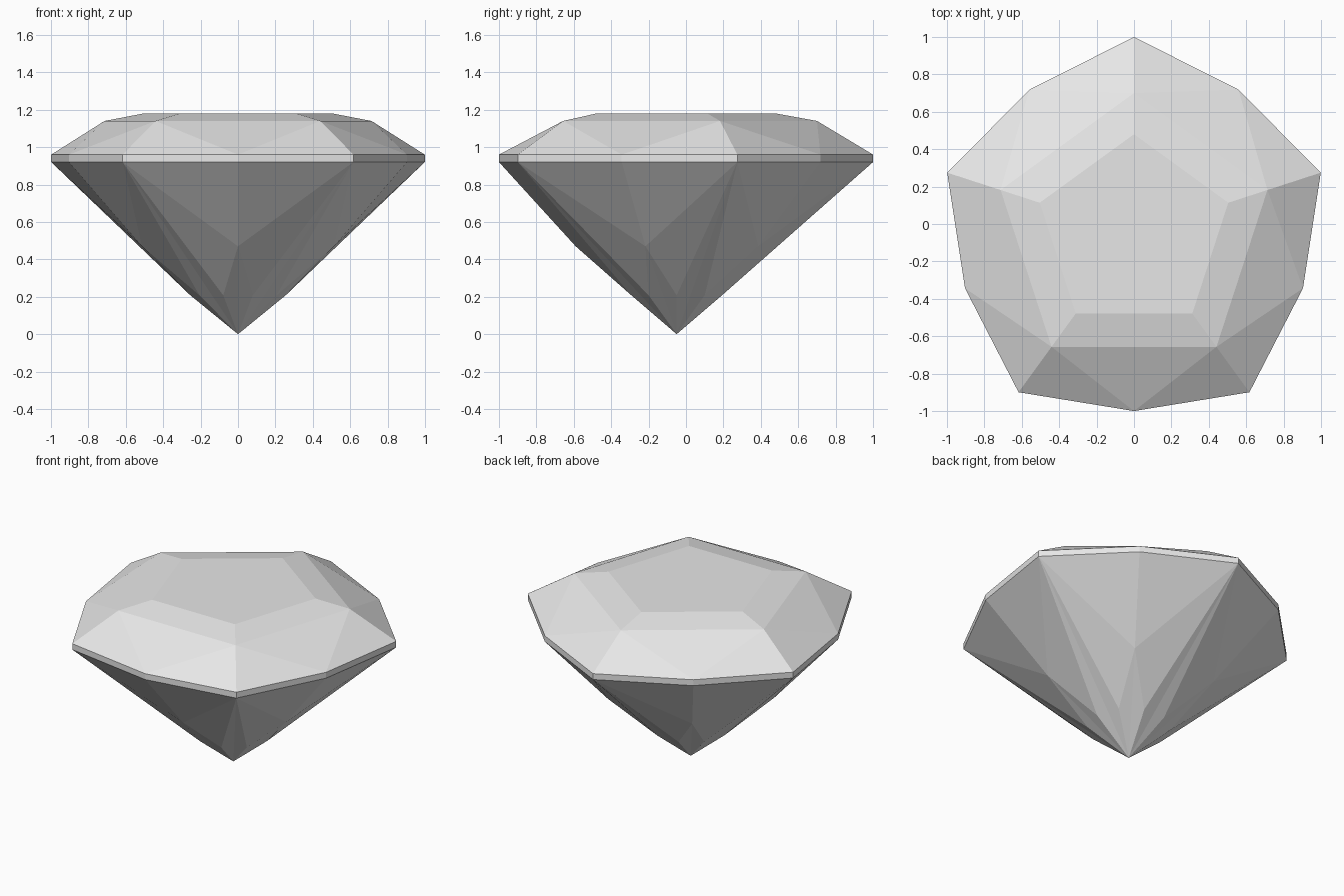
import bpy, bmesh
from math import sin, cos, radians

cube = bpy.data.objects.get("Cube")
if cube:
    bpy.data.objects.remove(cube, do_unlink=True)

SIDES = 5
STEP = 360 / SIDES
CENTRE_Y = -0.05

# Stone material
stone = bpy.data.materials.new("pale grey stone")
stone.use_nodes = True
colour = (0.8, 0.8, 0.8, 1)
stone.diffuse_color = colour
stone.node_tree.nodes["Principled BSDF"].inputs["Base Color"].default_value = colour

bm = bmesh.new()


def ring(radius, z, start):
    """Five points around the gem's axis."""
    points = []
    for i in range(SIDES):
        a = radians(start + i * STEP)
        points.append(bm.verts.new((radius * cos(a), CENTRE_Y + radius * sin(a), z)))
    return points


CORNER, MIDDLE = 90, 90 + STEP / 2
QUARTER = STEP / 4

# Crown
table = ring(0.53, 1.18, CORNER)
shoulder = ring(0.75, 1.14, CORNER)
# Girdle band
top_corner = ring(1.05, 0.96, CORNER)
top_middle = ring(0.95, 0.96, MIDDLE)
low_corner = ring(1.05, 0.92, CORNER)
low_middle = ring(0.95, 0.92, MIDDLE)
# Pavilion
waist = ring(0.54, 0.47, MIDDLE)
after_corner = ring(0.255, 0.208, CORNER + QUARTER)
before_corner = ring(0.255, 0.208, CORNER - QUARTER)
culet = bm.verts.new((0, CENTRE_Y, 0))

bm.faces.new(table)
for i in range(SIDES):
    j = (i + 1) % SIDES
    facets = (
        # table bevel and crown facets
        (table[i], shoulder[i], shoulder[j], table[j]),
        (shoulder[i], top_middle[i], shoulder[j]),
        (shoulder[i], top_corner[i], top_middle[i]),
        (shoulder[j], top_middle[i], top_corner[j]),
        # girdle
        (top_corner[i], low_corner[i], low_middle[i], top_middle[i]),
        (top_middle[i], low_middle[i], low_corner[j], top_corner[j]),
        # upper pavilion facets
        (low_corner[i], waist[i], low_middle[i]),
        (low_middle[i], waist[i], low_corner[j]),
        (low_corner[i], after_corner[i], waist[i]),
        (low_corner[j], waist[i], before_corner[j]),
        # long facets meeting at the point
        (waist[i], after_corner[i], culet),
        (waist[i], culet, before_corner[j]),
        (low_corner[i], culet, after_corner[i]),
        (low_corner[i], before_corner[i], culet),
    )
    for facet in facets:
        bm.faces.new(facet)

bmesh.ops.recalc_face_normals(bm, faces=bm.faces)
mesh = bpy.data.meshes.new("cut_gem")
bm.to_mesh(mesh)
bm.free()
mesh.materials.append(stone)
gem = bpy.data.objects.new("cut_gem", mesh)
bpy.context.collection.objects.link(gem)
